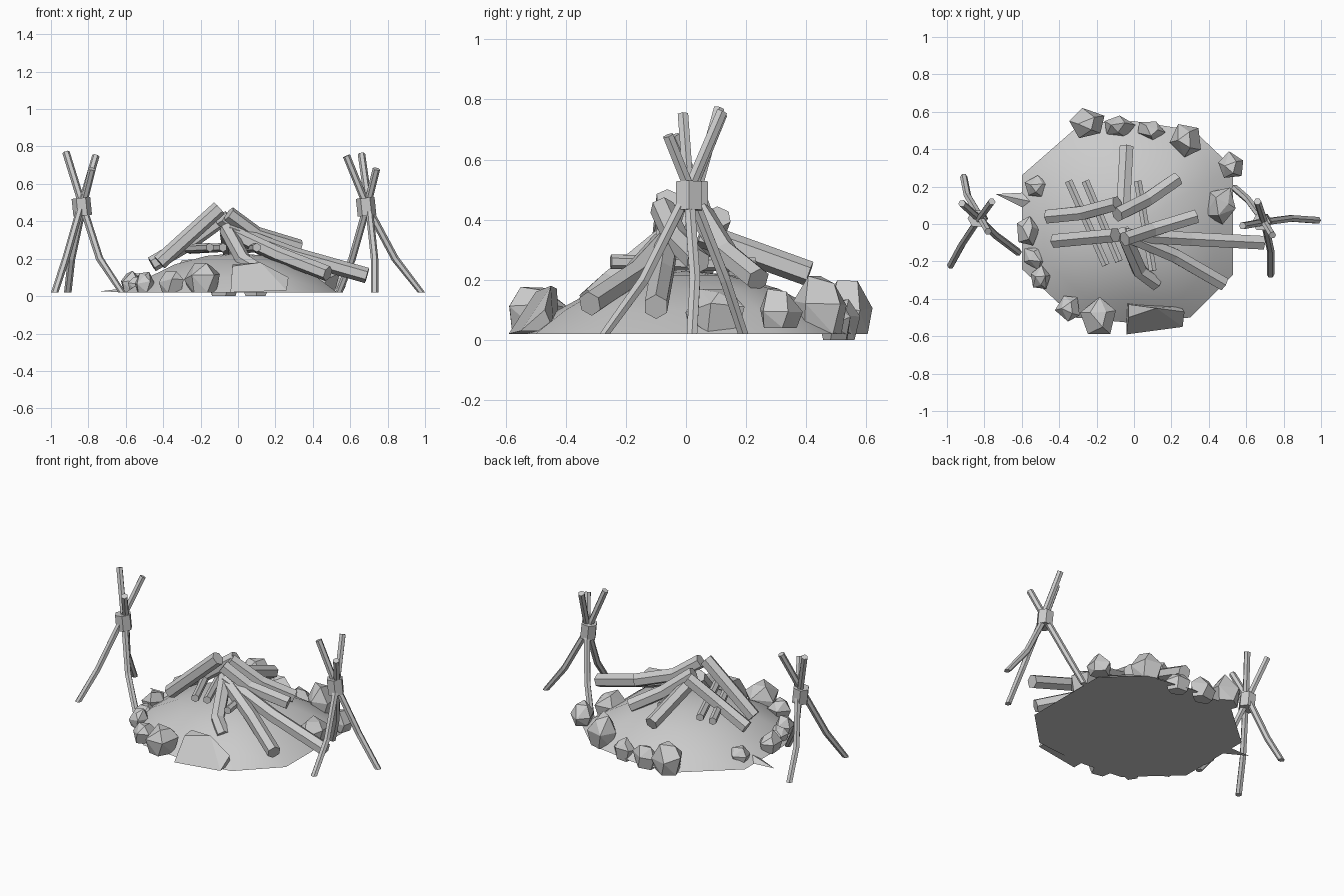
import bpy, bmesh, math, random
from mathutils import Vector, Matrix

if "Cube" in bpy.data.objects:
    bpy.data.objects.remove(bpy.data.objects["Cube"])

GROUND = 0.02

grey = bpy.data.materials.new("plain_grey")
grey.use_nodes = True
grey.diffuse_color = (0.6, 0.6, 0.6, 1)
grey.node_tree.nodes["Principled BSDF"].inputs["Base Color"].default_value = (0.6, 0.6, 0.6, 1)


def finish(bm, name):
    bmesh.ops.recalc_face_normals(bm, faces=bm.faces[:])
    mesh = bpy.data.meshes.new(name)
    bm.to_mesh(mesh)
    bm.free()
    mesh.materials.append(grey)
    ob = bpy.data.objects.new(name, mesh)
    bpy.context.collection.objects.link(ob)
    return ob


def pole(name, path, radius, sides=6):
    """Faceted stick swept along a path; ends on the ground are cut level."""
    pts = [Vector(p) for p in path]
    span = (pts[-1] - pts[0]).normalized()
    ref = Vector((1, 0, 0)) if abs(span.z) > 0.8 else Vector((0, 0, 1))
    bm = bmesh.new()
    rings = []
    for i, p in enumerate(pts):
        t = (pts[min(i + 1, len(pts) - 1)] - pts[max(i - 1, 0)]).normalized()
        if p.z <= GROUND + 0.005:
            t = Vector((0, 0, math.copysign(1, span.z)))
        u = (ref - t * ref.dot(t)).normalized()
        v = t.cross(u)
        rings.append([bm.verts.new(p + radius * (u * math.cos(a) + v * math.sin(a)))
                      for a in (math.tau * k / sides for k in range(sides))])
    for a, b in zip(rings, rings[1:]):
        for k in range(sides):
            j = (k + 1) % sides
            bm.faces.new((a[k], a[j], b[j], b[k]))
    bm.faces.new(rings[0])
    bm.faces.new(rings[-1])
    return finish(bm, name)


def hull(name, points):
    bm = bmesh.new()
    for p in points:
        bm.verts.new(p)
    res = bmesh.ops.convex_hull(bm, input=bm.verts[:])
    inner = {g for g in res["geom_interior"] + res["geom_unused"] if isinstance(g, bmesh.types.BMVert)}
    bmesh.ops.delete(bm, geom=list(inner), context='VERTS')
    bmesh.ops.dissolve_limit(bm, angle_limit=math.radians(14), verts=bm.verts[:], edges=bm.edges[:])
    return finish(bm, name)


def rock(name, x, y, low, high, rx, ry, turn, seed):
    """Chunky boulder: five-sided foot and waist with a small slanted crown."""
    rnd = random.Random(seed)
    spin = Matrix.Rotation(math.radians(turn), 3, 'Z')
    points = []
    for level, size, count in ((0, 0.75, 5), (0.5, 1.0, 5), (0.9, 0.5, 3)):
        for k in range(count):
            a = math.tau * (k + 0.3 * level + rnd.uniform(-0.12, 0.12)) / count
            z = low + (high - low) * (level + (rnd.uniform(-0.1, 0.1) if level else 0))
            off = spin @ Vector((rx * size * math.cos(a), ry * size * math.sin(a), 0))
            points.append((x + off.x, y + off.y, z))
    return hull(name, points)


# Ash mound: angular outline with a softly domed top
outline = [(-0.6, 0.26), (-0.28, 0.54), (0, 0.55), (0.32, 0.5), (0.53, 0.3),
           (0.53, -0.27), (0.3, -0.5), (0, -0.53), (-0.32, -0.5), (-0.6, -0.24)]
bm = bmesh.new()
rings = [[bm.verts.new((x * s, y * s, z)) for x, y in outline]
         for s, z in ((1, GROUND), (0.8, 0.1), (0.56, 0.17), (0.28, 0.215))]
peak = bm.verts.new((0, 0, 0.23))
n = len(outline)
for k in range(n):
    j = (k + 1) % n
    for a, b in zip(rings, rings[1:]):
        bm.faces.new((a[k], a[j], b[j], b[k]))
    bm.faces.new((rings[-1][k], rings[-1][j], peak))
bm.faces.new(rings[0])
mound = finish(bm, "ash_mound")
bpy.context.view_layer.objects.active = mound
mound.select_set(True)
bpy.ops.object.shade_smooth_by_angle(angle=math.radians(60))
mound.select_set(False)

# Pointed flake at the mound's edge
hull("edge_flake", [(-0.74, 0.16, 0.025), (-0.55, 0.17, 0.02), (-0.56, 0.07, 0.02), (-0.55, 0.12, 0.05)])

# Tripods: each stick is foot, bend, crossing, tip
tripods = {
    "left": ((-0.83, 0.03), [
        [(-0.62, -0.15, GROUND), (-0.74, -0.06, 0.2), (-0.83, 0.03, 0.48), (-0.92, 0.11, 0.77)],
        [(-0.98, -0.22, GROUND), (-0.92, -0.11, 0.2), (-0.84, 0.01, 0.48), (-0.76, 0.12, 0.75)],
        [(-0.91, 0.25, GROUND), (-0.89, 0.15, 0.2), (-0.83, 0.05, 0.48), (-0.78, -0.04, 0.68)]]),
    "right": ((0.69, 0.01), [
        [(0.98, 0.02, GROUND), (0.84, 0.03, 0.2), (0.69, 0.01, 0.48), (0.58, -0.01, 0.75)],
        [(0.73, -0.27, GROUND), (0.73, -0.14, 0.2), (0.7, 0.0, 0.48), (0.66, 0.12, 0.76)],
        [(0.54, 0.19, GROUND), (0.61, 0.13, 0.2), (0.69, 0.02, 0.48), (0.74, -0.06, 0.68)]]),
}
for side, ((cx, cy), sticks) in tripods.items():
    for i, path in enumerate(sticks):
        pole(f"{side}_tripod_stick_{i + 1}", path, 0.02)
    pole(f"{side}_tripod_binding", [(cx, cy, 0.43), (cx - 0.01, cy, 0.525)], 0.05)

# Main logs stacked over the mound
logs = [
    [(-0.46, 0.04, 0.17), (-0.27, 0.06, 0.28), (-0.09, 0.11, 0.41)],
    [(-0.42, -0.09, 0.18), (-0.1, -0.06, 0.47)],
    [(0.33, 0.04, 0.26), (0.1, -0.03, 0.33), (-0.05, -0.08, 0.44)],
    [(0.69, -0.1, 0.11), (0.3, -0.08, 0.22), (-0.05, -0.06, 0.35)],
    [(0.48, -0.32, 0.12), (0.22, -0.17, 0.22), (-0.04, -0.06, 0.34)],
    [(0.23, 0.24, 0.2), (0.07, 0.13, 0.29), (-0.09, 0.05, 0.42)],
    [(-0.04, 0.41, 0.22), (-0.06, 0.05, 0.35)],
    [(0.12, -0.32, 0.13), (0.03, -0.25, 0.19), (-0.06, -0.04, 0.36)],
]
for i, path in enumerate(logs):
    pole(f"log_{i + 1}", path, 0.042)

# Thin kindling lying beneath the logs
kindling = [((-0.35, 0.23), (-0.15, -0.22)), ((-0.26, 0.23), (-0.08, -0.2)), ((0.02, 0.23), (0.1, -0.25))]
for i, (a, b) in enumerate(kindling):
    pole(f"kindling_{i + 1}", [(*a, 0.25), (*b, 0.26)], 0.024)

# Ring of rocks: x, y, low, high, half-width, half-depth, turn
rocks = [
    (-0.25, 0.54, 0.02, 0.21, 0.1, 0.085, 20),
    (-0.08, 0.52, 0.0, 0.14, 0.09, 0.06, 0),
    (0.09, 0.5, 0.0, 0.13, 0.08, 0.055, -20),
    (0.28, 0.45, 0.02, 0.22, 0.09, 0.095, 30),
    (0.52, 0.31, 0.04, 0.17, 0.07, 0.08, 15),
    (0.46, 0.1, 0.02, 0.19, 0.085, 0.11, -20),
    (-0.19, -0.5, 0.02, 0.19, 0.1, 0.11, 10),
    (-0.35, -0.45, 0.02, 0.14, 0.075, 0.07, 35),
    (-0.5, -0.29, 0.02, 0.13, 0.055, 0.07, 0),
    (-0.53, -0.18, 0.02, 0.12, 0.06, 0.075, 50),
    (-0.57, -0.04, 0.02, 0.14, 0.065, 0.085, 0),
    (-0.52, 0.2, 0.03, 0.13, 0.07, 0.06, 0),
]
for i, spec in enumerate(rocks):
    rock(f"rock_{i + 1}", *spec, seed=i + 3)

# Broad sloping slab at the front
hull("front_slab", [(-0.04, -0.59, 0.02), (0.26, -0.55, 0.03), (0.27, -0.47, 0.1), (-0.04, -0.42, 0.02),
                    (-0.03, -0.43, 0.17), (0.12, -0.45, 0.18), (-0.03, -0.5, 0.16), (0.25, -0.44, 0.03)])
